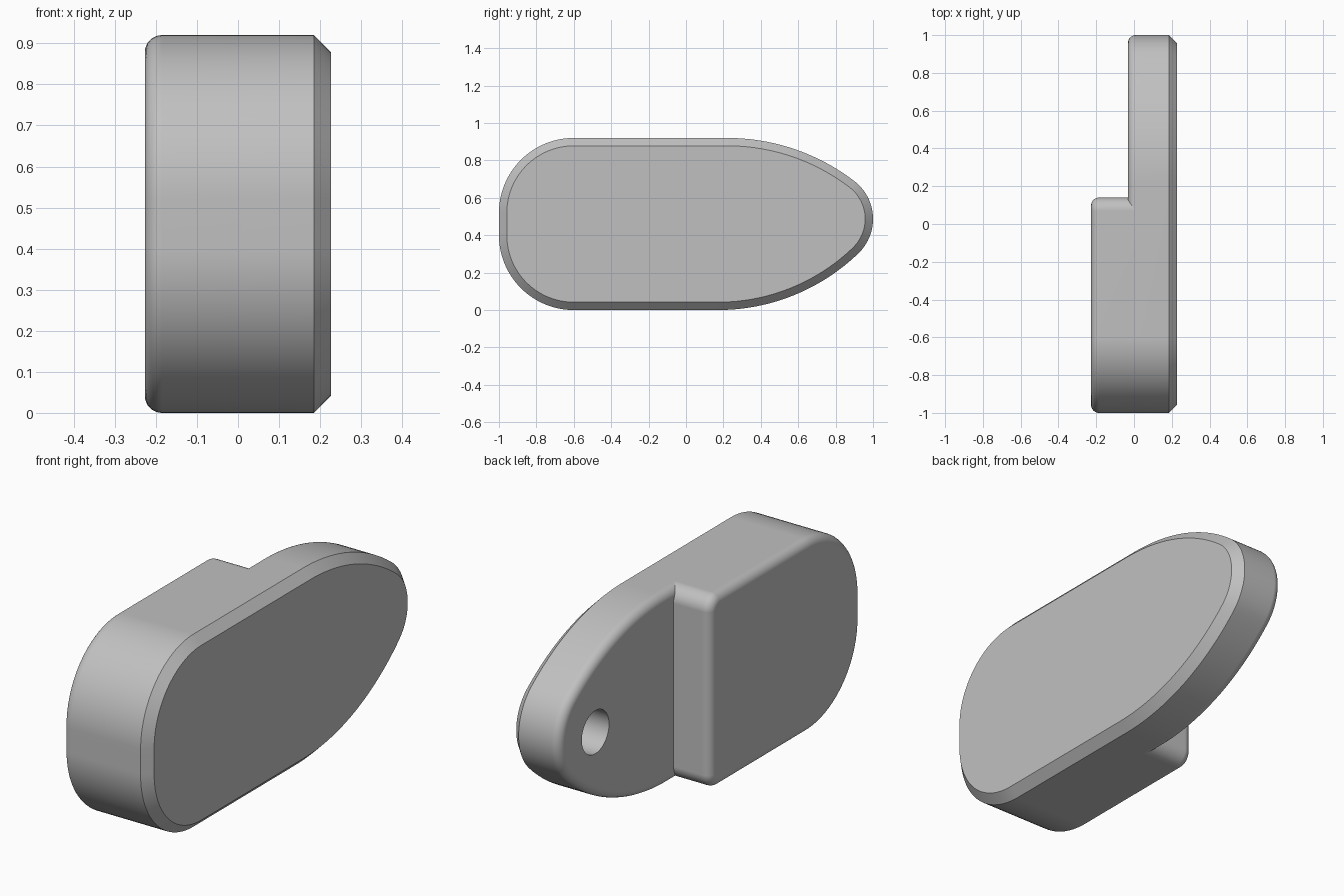
import bpy, bmesh
from math import sin, cos, pi, radians

old = bpy.data.objects.get("Cube")
if old:
    bpy.data.objects.remove(old, do_unlink=True)

grey = bpy.data.materials.new("plain grey")
grey.use_nodes = True
COLOR = (0.53, 0.53, 0.53, 1)
grey.diffuse_color = COLOR
grey.node_tree.nodes["Principled BSDF"].inputs["Base Color"].default_value = COLOR

HEIGHT = 0.92
HALF = 0.227      # half of the full thickness
STEP_X = -0.032   # face of the thin tail
EDGE = 0.042      # chamfer and rounding size


def arc(cy, cz, r, a0, a1, n):
    """Points (y, z) and outward normals along an arc, angles in degrees."""
    out = []
    for i in range(n + 1):
        a = radians(a0 + (a1 - a0) * i / n)
        out.append((cy + r * cos(a), cz + r * sin(a), cos(a), sin(a)))
    return out


def round_front():
    return (arc(-0.6, HEIGHT - 0.4, 0.4, 90, 180, 24)
            + arc(-0.6, 0.4, 0.4, 180, 270, 24))


def loft(name, outline, sections):
    """Stack inset copies of an outline along x; sections are (x, inset)."""
    bm = bmesh.new()
    rings = [[bm.verts.new((x, y - ny * d, z - nz * d)) for y, z, ny, nz in outline]
             for x, d in sections]
    count = len(outline)
    for a, b in zip(rings, rings[1:]):
        for i in range(count):
            j = (i + 1) % count
            bm.faces.new((a[i], a[j], b[j], b[i]))
    bm.faces.new(rings[0])
    bm.faces.new(rings[-1])
    bmesh.ops.recalc_face_normals(bm, faces=bm.faces)
    mesh = bpy.data.meshes.new(name)
    bm.to_mesh(mesh)
    bm.free()
    mesh.materials.append(grey)
    obj = bpy.data.objects.new(name, mesh)
    bpy.context.collection.objects.link(obj)
    return obj


def rounded_edge(x, n=8):
    """Quarter-round sections starting at the face at x."""
    return [(x + EDGE * (1 - cos(a)), EDGE * (1 - sin(a)))
            for a in (pi / 2 * i / n for i in range(n + 1))]


def activate(obj):
    bpy.ops.object.select_all(action='DESELECT')
    obj.select_set(True)
    bpy.context.view_layer.objects.active = obj


def finish(obj):
    activate(obj)
    bpy.ops.object.shade_smooth_by_angle(angle=radians(30))
    mod = obj.modifiers.new("Weighted normals", 'WEIGHTED_NORMAL')
    mod.keep_sharp = True


# Base plate: rounded front, long tapering arcs to a rounded tail
tail_outline = (round_front()
                + arc(0.17, 1.084, 1.084, 270, 313.9, 24)
                + arc(0.745, 0.487, 0.255, -43.9, 52.5, 28)[1:]
                + arc(0.22, HEIGHT - 1.118, 1.118, 52.5, 90, 24)[1:])
plate = loft("base_plate", tail_outline,
             rounded_edge(STEP_X) + [(HALF - EDGE, 0), (HALF, EDGE)])

# Blind hole in the tail
cutter = loft("hole_cutter", arc(0.73, 0.46, 0.103, 0, 352.5, 47),
              [(STEP_X - 0.1, 0), (STEP_X + 0.19, 0)])
cutter.hide_render = True
cut = plate.modifiers.new("Hole", 'BOOLEAN')
cut.operation = 'DIFFERENCE'
cut.solver = 'EXACT'
cut.object = cutter
activate(plate)
bpy.ops.object.modifier_apply(modifier=cut.name)
bpy.data.objects.remove(cutter, do_unlink=True)
finish(plate)

# Raised body on the front half, meeting the plate where its rounding ends
R = 0.07
STEP_Y = 0.14
body_outline = (round_front()
                + arc(STEP_Y - R, R, R, 270, 360, 12)
                + arc(STEP_Y - R, HEIGHT - R, R, 0, 90, 12))
body = loft("raised_body", body_outline,
            rounded_edge(-HALF) + [(STEP_X + EDGE, 0)])
finish(body)
